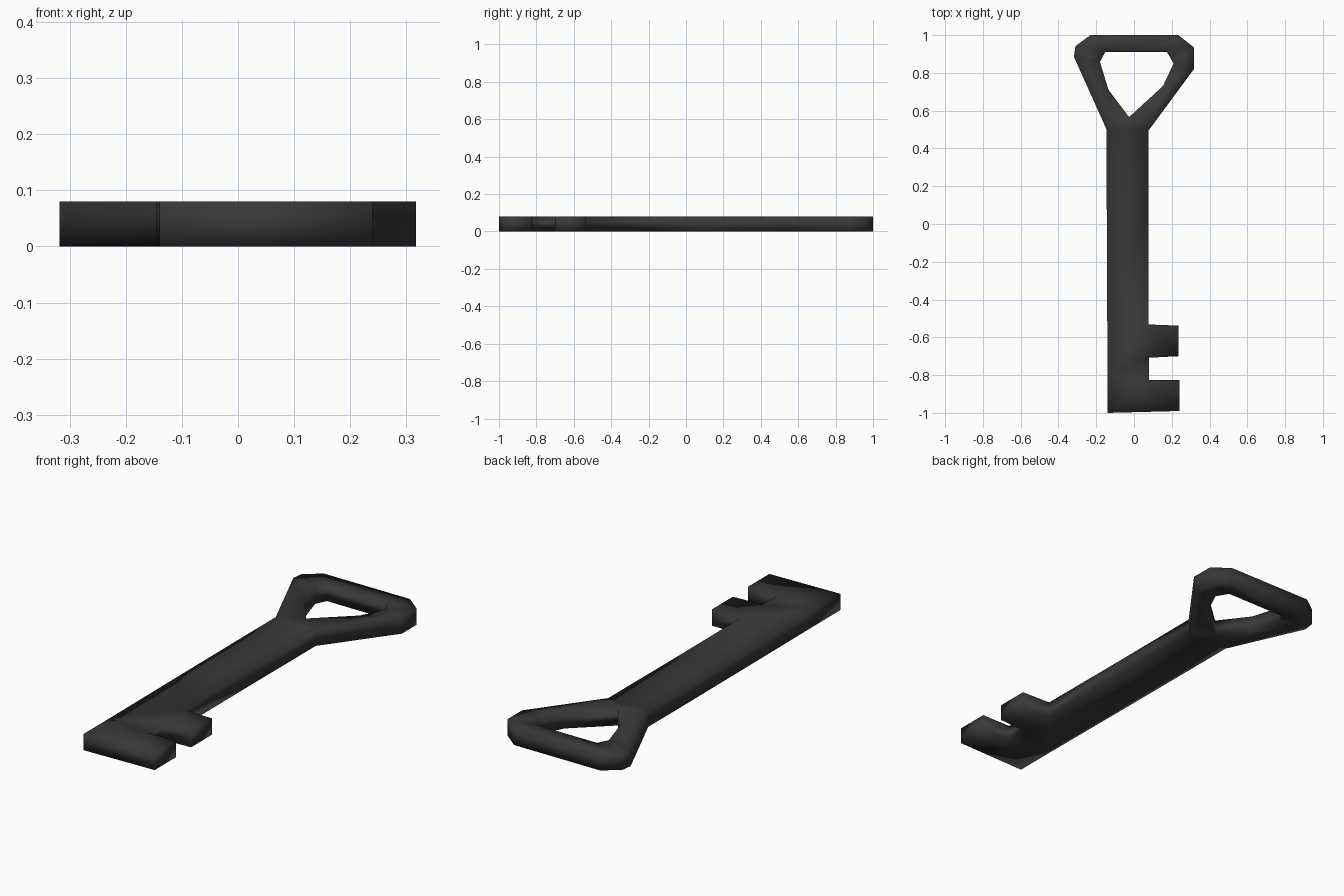
import bpy, bmesh

if "Cube" in bpy.data.objects:
    bpy.data.objects.remove(bpy.data.objects["Cube"])

THICK = 0.08

# Silhouette: shaft, two bit teeth, triangular bow
OUTLINE = [(-0.14, -1.0), (0.24, -0.99), (0.24, -0.825), (0.08, -0.825),
           (0.08, -0.708), (0.235, -0.70), (0.235, -0.538), (0.078, -0.532),
           (0.076, 0.02), (0.077, 0.495), (0.317, 0.82), (0.317, 0.935),
           (0.235, 1.0), (-0.23, 1.0), (-0.31, 0.942), (-0.318, 0.885),
           (-0.145, 0.50), (-0.145, 0.28), (-0.143, -0.27), (-0.14, -0.80)]
# Opening in the bow
HOLE = [(-0.153, 0.91), (0.175, 0.91), (0.21, 0.85), (0.153, 0.73),
        (-0.026, 0.566), (-0.135, 0.71), (-0.18, 0.857)]

bm = bmesh.new()


def add_loop(points):
    verts = [bm.verts.new((x, y, 0)) for x, y in points]
    return [bm.edges.new((v, verts[(i + 1) % len(verts)])) for i, v in enumerate(verts)]


# Fill between outline and hole, then extrude to thickness
edges = add_loop(OUTLINE) + add_loop(HOLE)
bmesh.ops.triangle_fill(bm, edges=edges, use_beauty=True, normal=(0, 0, 1))
ret = bmesh.ops.extrude_face_region(bm, geom=bm.faces[:], use_keep_orig=True)
top = [g for g in ret["geom"] if isinstance(g, bmesh.types.BMVert)]
bmesh.ops.translate(bm, verts=top, vec=(0, 0, THICK))
bmesh.ops.recalc_face_normals(bm, faces=bm.faces[:])
for f in bm.faces:
    f.smooth = True

mesh = bpy.data.meshes.new("key")
bm.to_mesh(mesh)
bm.free()
key = bpy.data.objects.new("key", mesh)
bpy.context.collection.objects.link(key)

# Dark iron colour
iron = bpy.data.materials.new("dark iron")
iron.diffuse_color = (0.04, 0.04, 0.04, 1)
iron.use_nodes = True
iron.node_tree.nodes["Principled BSDF"].inputs["Base Color"].default_value = iron.diffuse_color
mesh.materials.append(iron)
